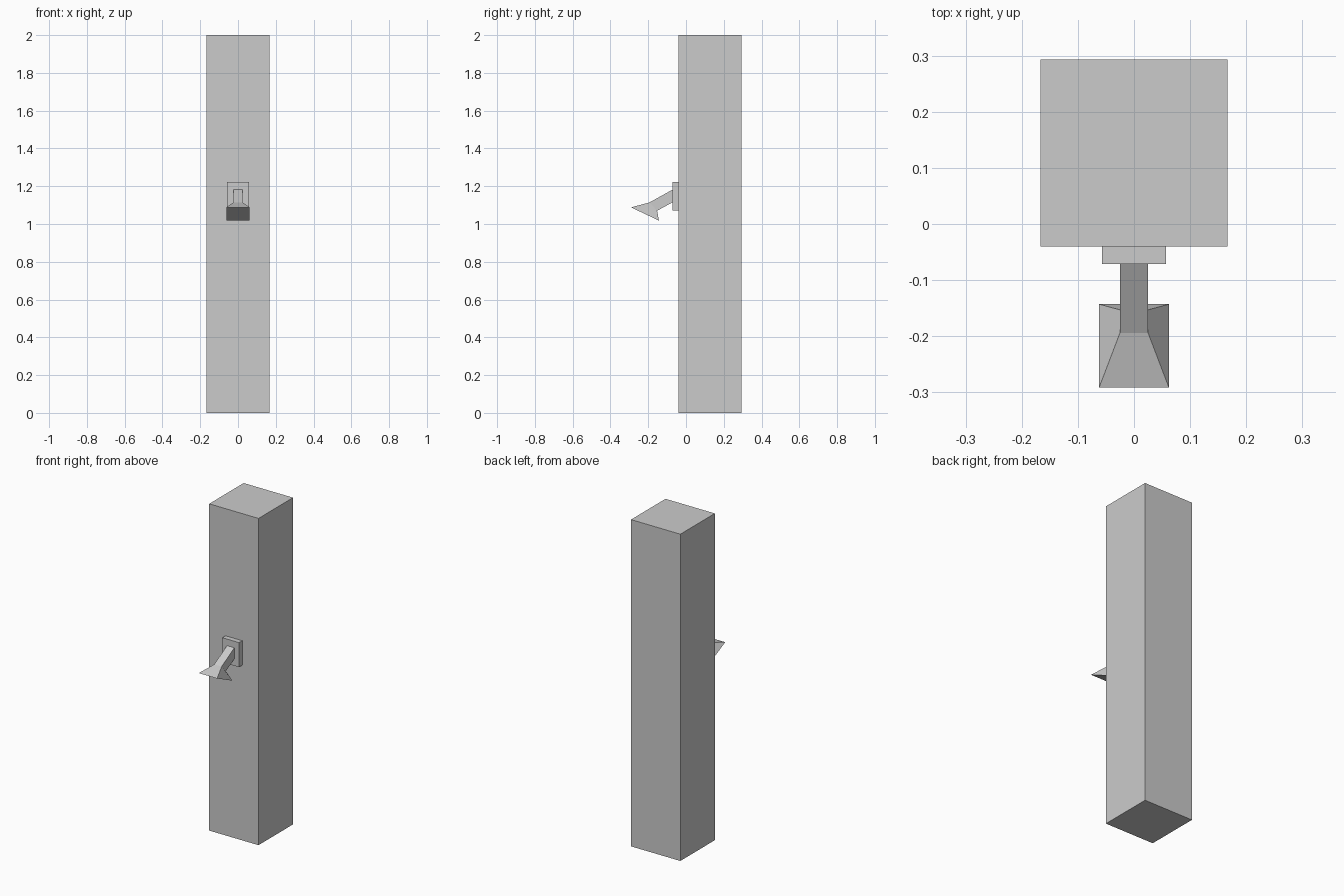
import bpy, bmesh

if "Cube" in bpy.data.objects:
    bpy.data.objects.remove(bpy.data.objects["Cube"])


def make_object(name, bm):
    bmesh.ops.recalc_face_normals(bm, faces=bm.faces)
    mesh = bpy.data.meshes.new(name)
    bm.to_mesh(mesh)
    bm.free()
    obj = bpy.data.objects.new(name, mesh)
    bpy.context.collection.objects.link(obj)
    return obj


def box(name, x, y, z):
    bm = bmesh.new()
    bmesh.ops.create_cube(bm, size=1)
    for v in bm.verts:
        v.co = [lo + (c + 0.5) * (hi - lo) for c, (lo, hi) in zip(v.co, (x, y, z))]
    return make_object(name, bm)


def loft(name, sections):
    """Skin rectangular sections: (half width, top (y, z), bottom (y, z))."""
    bm = bmesh.new()
    rings = [[bm.verts.new((x, *p)) for x, p in ((-w, t), (w, t), (w, b), (-w, b))]
             for w, t, b in sections]
    for a, b in zip(rings, rings[1:]):
        for i in range(4):
            j = (i + 1) % 4
            bm.faces.new((a[i], a[j], b[j], b[i]))
    bm.faces.new(rings[0])
    bm.faces.new(rings[-1])
    return make_object(name, bm)


# Square post
box("post", (-0.167, 0.167), (-0.04, 0.293), (0, 2))

# Mounting plate on the front of the post
box("mounting_plate", (-0.057, 0.057), (-0.071, -0.04), (1.072, 1.222))

# Sloping arm that flares into a wide, downward-facing head
loft("spout", [
    (0.025, (-0.071, 1.182), (-0.071, 1.115)),
    (0.025, (-0.194, 1.114), (-0.153, 1.07)),
    (0.062, (-0.291, 1.088), (-0.143, 1.018)),
])
